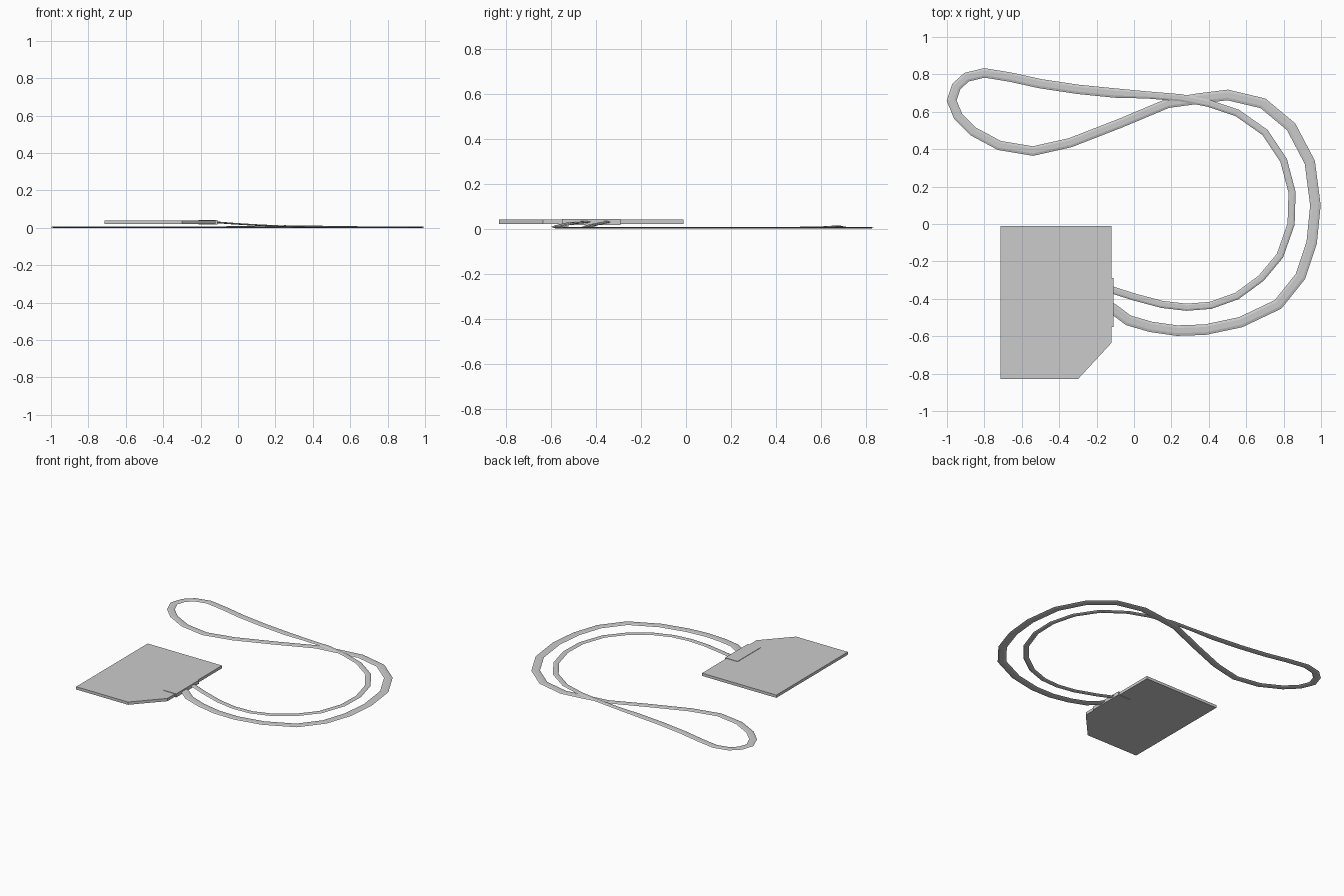
import bpy
import bmesh
import math
from mathutils import Vector

default_cube = bpy.data.objects.get("Cube")
if default_cube:
    bpy.data.objects.remove(default_cube, do_unlink=True)

# Single plain grey for everything
GREY = (0.6, 0.6, 0.6, 1.0)
grey = bpy.data.materials.new("plain grey")
grey.use_nodes = True
grey.diffuse_color = GREY
grey.node_tree.nodes["Principled BSDF"].inputs["Base Color"].default_value = GREY


def add_object(name, bm):
    """Turn a bmesh into a flat shaded grey object."""
    bmesh.ops.recalc_face_normals(bm, faces=bm.faces)
    mesh = bpy.data.meshes.new(name)
    bm.to_mesh(mesh)
    bm.free()
    mesh.materials.append(grey)
    obj = bpy.data.objects.new(name, mesh)
    bpy.context.collection.objects.link(obj)
    return obj


def add_plate(name, outline, bottom, top):
    """Extrude a flat outline upwards."""
    bm = bmesh.new()
    face = bm.faces.new([bm.verts.new((x, y, bottom)) for x, y in outline])
    extruded = bmesh.ops.extrude_face_region(bm, geom=[face])
    moved = [g for g in extruded["geom"] if isinstance(g, bmesh.types.BMVert)]
    bmesh.ops.translate(bm, verts=moved, vec=(0, 0, top - bottom))
    return add_object(name, bm)


def add_band(name, points, widths, thickness):
    """Sweep a flattened hexagon along an open path, mitred at each bend."""
    bm = bmesh.new()
    rings = []
    last = len(points) - 1
    for i, point in enumerate(points):
        before = (point - points[max(i - 1, 0)]).xy
        after = (points[min(i + 1, last)] - point).xy
        before = (before if i > 0 else after).normalized()
        after = (after if i < last else before).normalized()
        along = (before + after).normalized()
        miter = 1 / max(along.dot(after), 0.5)
        across = Vector((-along.y, along.x, 0)) * widths[i] / 2 * miter
        ring = []
        for side in range(6):
            angle = side * math.tau / 6
            lift = math.copysign(thickness / 2, math.sin(angle)) if side % 3 else 0
            ring.append(bm.verts.new(point + across * math.cos(angle) + Vector((0, 0, lift))))
        rings.append(ring)
    for a, b in zip(rings, rings[1:]):
        for j in range(6):
            k = (j + 1) % 6
            bm.faces.new((a[j], a[k], b[k], b[j]))
    bm.faces.new(rings[0])
    bm.faces.new(rings[-1])
    return add_object(name, bm)


# Card with one clipped corner
add_plate("card", [(-.715, -.83), (-.3, -.83), (-.12, -.635), (-.12, -.012), (-.715, -.012)],
          .02, .04)

# Clip wrapped around the card edge
add_plate("clip", [(-.21, -.55), (-.11, -.55), (-.11, -.29), (-.21, -.29)], .017, .043)

# Cord path: outer run, far loop, then inner run back to the clip
outer_run = [(-.15, -.43), (-.11, -.455), (-.03, -.515), (.09, -.55), (.23, -.57), (.38, -.565),
             (.57, -.525), (.77, -.43), (.89, -.28), (.95, -.1), (.97, .1), (.94, .33),
             (.84, .52), (.69, .645), (.5, .69), (.34, .67)]
far_loop = [(.18, .645), (-.07, .54), (-.34, .435), (-.54, .39), (-.72, .42), (-.86, .495),
            (-.94, .575), (-.975, .66), (-.95, .735), (-.895, .785), (-.8, .808), (-.66, .785),
            (-.5, .75), (-.3, .72), (-.1, .7)]
inner_run = [(.07, .69), (.25, .675), (.4, .645), (.55, .595), (.7, .49), (.8, .34),
             (.845, .17), (.84, 0), (.78, -.17), (.68, -.29), (.55, -.385), (.41, -.435),
             (.28, -.445), (.15, -.43), (0, -.39), (-.11, -.355), (-.15, -.34)]

THICKNESS = .008


def cord_height(x, y, crossing):
    """Lie on the floor, rise to the clip, and hop over the crossing."""
    rise = max(0, (.5 - x) / .62) ** 2 if y < -.3 else 0
    hop = .006 * math.exp(-((x - .28) / .2) ** 2) if crossing else 0
    return THICKNESS / 2 + min(.026 * rise, .027) + hop


points, widths = [], []
for run, width in ((outer_run, .056), (far_loop, .05), (inner_run, .038)):
    for x, y in run:
        crossing = run is inner_run and y > 0
        points.append(Vector((x, y, cord_height(x, y, crossing))))
        widths.append(width)

add_band("neck_cord", points, widths, THICKNESS)
